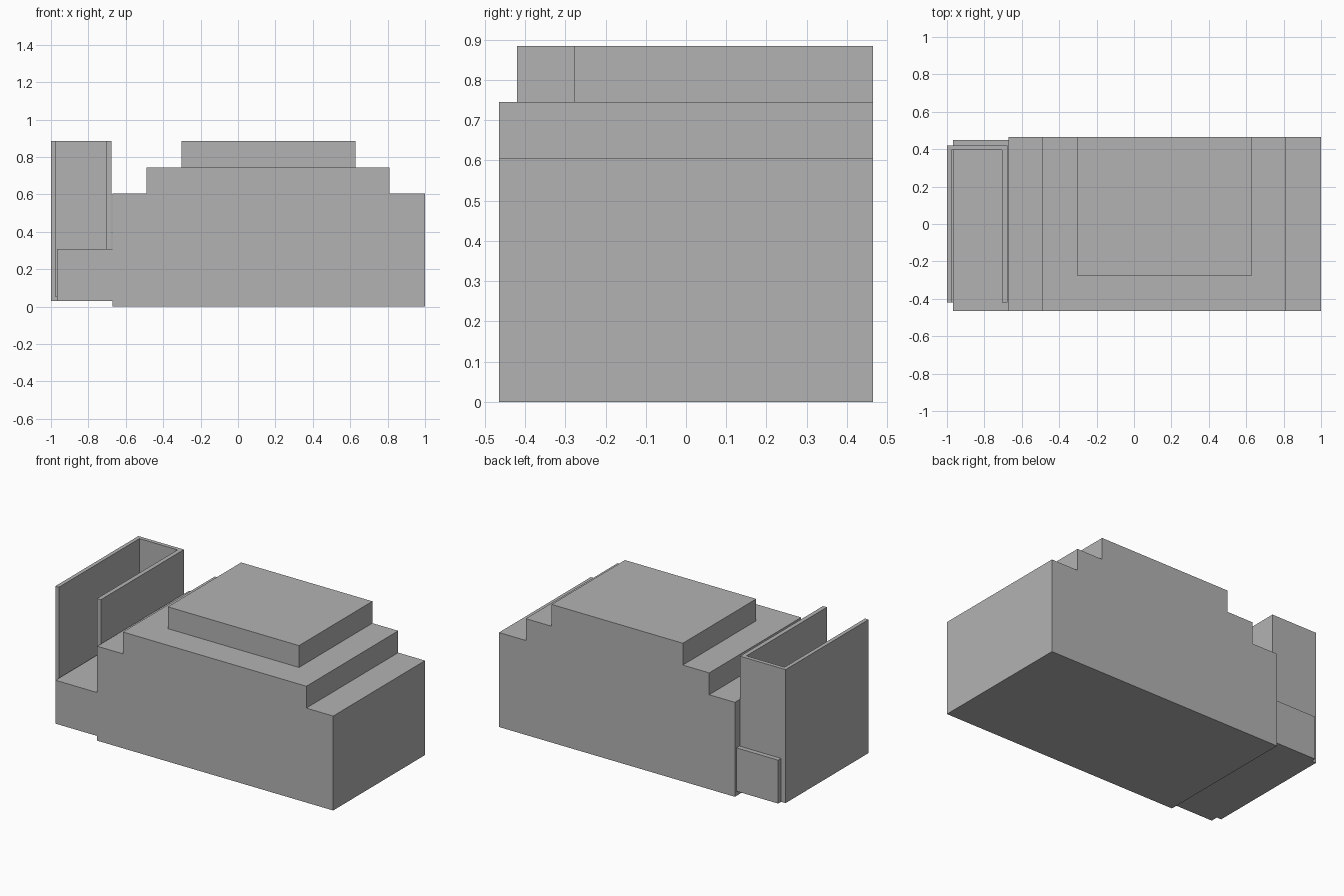
import bpy
import bmesh

default_cube = bpy.data.objects.get("Cube")
if default_cube:
    bpy.data.objects.remove(default_cube, do_unlink=True)

# Single flat colour
grey = bpy.data.materials.new("plain_grey")
grey.use_nodes = True
colour = (0.45, 0.45, 0.45, 1)
grey.diffuse_color = colour
grey.node_tree.nodes["Principled BSDF"].inputs["Base Color"].default_value = colour


def extrude_profile(name, points, direction):
    """Make a solid by sweeping a flat outline along a direction."""
    bm = bmesh.new()
    face = bm.faces.new([bm.verts.new(p) for p in points])
    swept = bmesh.ops.extrude_face_region(bm, geom=[face], use_keep_orig=True)
    moved = [g for g in swept["geom"] if isinstance(g, bmesh.types.BMVert)]
    bmesh.ops.translate(bm, verts=moved, vec=direction)
    bmesh.ops.recalc_face_normals(bm, faces=bm.faces)
    mesh = bpy.data.meshes.new(name)
    bm.to_mesh(mesh)
    bm.free()
    mesh.materials.append(grey)
    obj = bpy.data.objects.new(name, mesh)
    bpy.context.collection.objects.link(obj)
    return obj


def box(name, x, y, z):
    outline = [(x[0], y[0], z[0]), (x[1], y[0], z[0]),
               (x[1], y[1], z[0]), (x[0], y[1], z[0])]
    return extrude_profile(name, outline, (0, 0, z[1] - z[0]))


half_depth = 0.465
deck, step, roof = 0.605, 0.745, 0.885
under, wall_x = 0.03, -0.672

# Main block with its raised step, one outline swept front to back
steps = [(wall_x, 0), (1, 0), (1, deck), (0.81, deck), (0.81, step),
         (-0.49, step), (-0.49, deck), (wall_x, deck)]
extrude_profile("stepped_body", [(x, -half_depth, z) for x, z in steps],
                (0, 2 * half_depth, 0))

# Upper storey, flush with the back
box("upper_storey", (-0.303, 0.627), (-0.278, half_depth), (step, roof))

# Side base block
box("side_base", (-0.968, wall_x), (-half_depth, 0.45), (under, 0.308))

# Tall side enclosure, open at the front and top
outer_l, outer_r, inner_l, inner_r = -1, -0.677, -0.975, -0.705
front, back, inner_back = -0.42, 0.42, 0.395
outline = [(outer_l, front), (inner_l, front), (inner_l, inner_back),
           (inner_r, inner_back), (inner_r, front), (outer_r, front),
           (outer_r, back), (outer_l, back)]
extrude_profile("side_enclosure_walls", [(x, y, under) for x, y in outline],
                (0, 0, roof - under))
box("side_enclosure_floor", (inner_l, inner_r), (front, inner_back), (under, 0.055))
